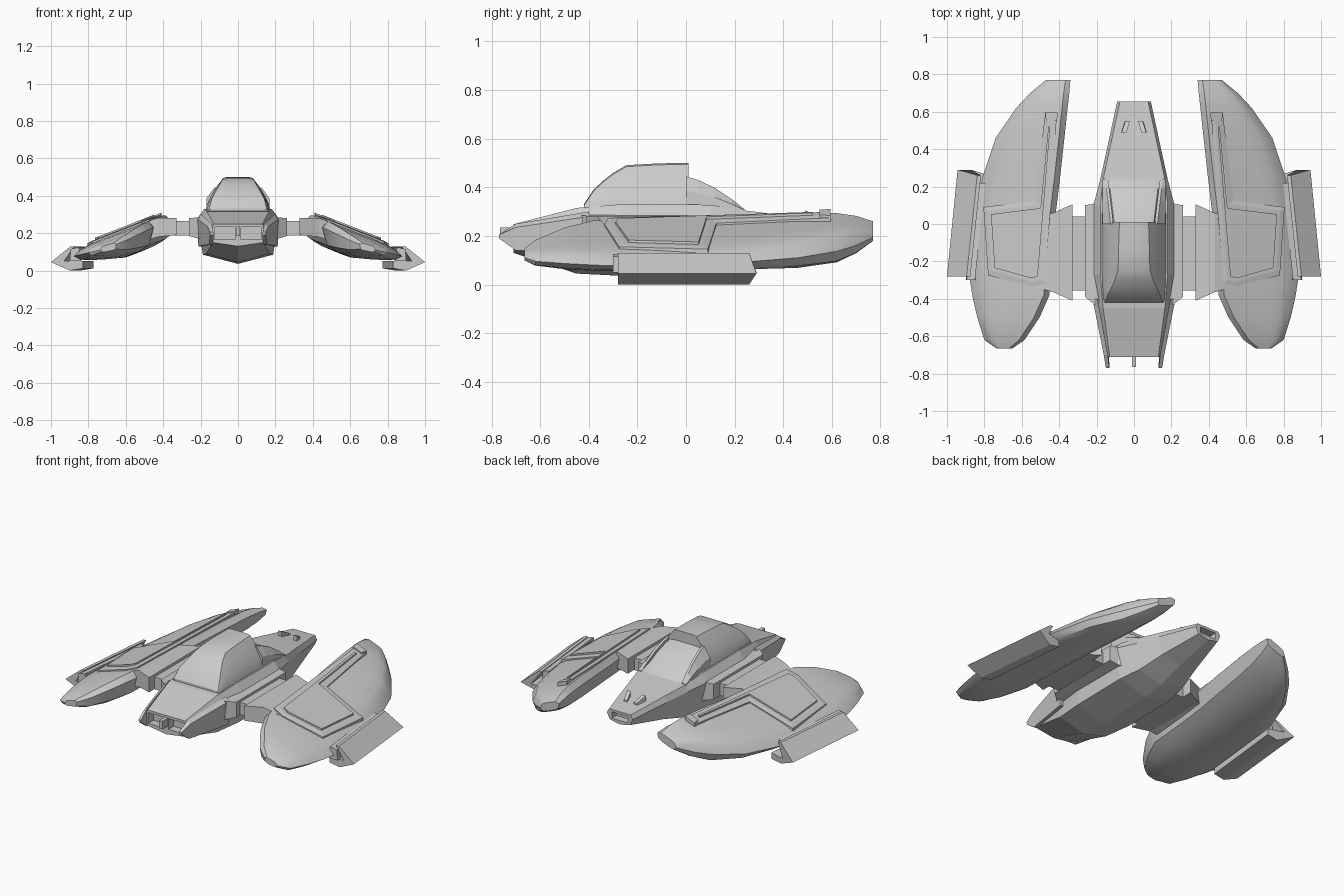
import bpy, bmesh, math
from mathutils import Vector

if "Cube" in bpy.data.objects:
    bpy.data.objects.remove(bpy.data.objects["Cube"])

grey = bpy.data.materials.new("hull_grey")
grey.diffuse_color = (0.6, 0.6, 0.6, 1)
grey.use_nodes = True
grey.node_tree.nodes["Principled BSDF"].inputs["Base Color"].default_value = grey.diffuse_color


def loft(name, rings, mirror=False, smooth=None):
    """Skin closed rings of points, cap both ends."""
    bm = bmesh.new()
    rows = [[bm.verts.new(p) for p in r] for r in rings]
    n = len(rows[0])
    for a, b in zip(rows, rows[1:]):
        for i in range(n):
            j = (i + 1) % n
            bm.faces.new((a[i], a[j], b[j], b[i]))
    bm.faces.new(rows[0])
    bm.faces.new(rows[-1])
    bmesh.ops.recalc_face_normals(bm, faces=bm.faces)
    me = bpy.data.meshes.new(name)
    bm.to_mesh(me)
    bm.free()
    ob = bpy.data.objects.new(name, me)
    bpy.context.collection.objects.link(ob)
    me.materials.append(grey)
    if mirror:
        m = ob.modifiers.new("mirror", 'MIRROR')
        m.use_axis[0] = True
    if smooth:
        bpy.ops.object.select_all(action='DESELECT')
        ob.select_set(True)
        bpy.context.view_layer.objects.active = ob
        bpy.ops.object.shade_smooth_by_angle(angle=math.radians(smooth))
    return ob


def rect_x(x, y0, y1, z0, z1):
    return [(x, y0, z0), (x, y1, z0), (x, y1, z1), (x, y0, z1)]


def box(name, x0, x1, y0, y1, z0, z1, mirror=False):
    return loft(name, [rect_x(x0, y0, y1, z0, z1), rect_x(x1, y0, y1, z0, z1)], mirror)


def cut(target, cutter):
    cutter.hide_render = True
    cutter.hide_set(True)
    m = target.modifiers.new("cut", 'BOOLEAN')
    m.operation = 'DIFFERENCE'
    m.solver = 'EXACT'
    m.object = cutter


def symmetric(half, y):
    """Half outline (x, z) to full ring, skipping doubled centre points."""
    return [(x, y, z) for x, z in half] + [(-x, y, z) for x, z in reversed(half) if x > 0]


# Fuselage: y, top width/z, side width/z, lower width/z, keel z
stations = [(-.71, .13, .248, .148, .22, .135, .15, .13),
            (-.45, .165, .315, .197, .26, .17, .09, .045),
            (-.27, .18, .33, .217, .28, .188, .085, .036),
            (.1, .18, .328, .217, .28, .188, .09, .04),
            (.24, .165, .305, .18, .265, .16, .10, .06),
            (.4, .13, .285, .145, .25, .125, .14, .11),
            (.655, .075, .25, .09, .225, .07, .185, .17)]
hull = loft("fuselage", [symmetric([(wt, zt), (ws, zs), (wb, zb), (0, k)], y)
                         for y, wt, zt, ws, zs, wb, zb, k in stations])

# Nose window recesses and tail recess
cut(hull, box("window_cutter", .015, .125, -.8, -.66, .165, .232, True))
cut(hull, box("tail_cutter", -.055, .055, .61, .7, .195, .235))
box("nose_divider", -.012, .012, -.765, -.66, .185, .235)

# Cheek plates running forward past the nose
loft("cheek_plate", [
    [(.19, -.40, .13), (.212, -.40, .13), (.222, -.40, .28), (.195, -.40, .30)],
    [(.135, -.70, .14), (.155, -.70, .14), (.162, -.70, .235), (.14, -.70, .25)],
    [(.13, -.77, .19), (.148, -.77, .19), (.15, -.77, .205), (.132, -.77, .205)]], True)


# Canopy hood and lower rear deck
def arch(y, wb, wt, h):
    half = [(wb, .28)]
    for t in (.2, .4, .6, .8, 1):
        x = wb + (wt - wb) * t + .07 * (h - .31) * math.sin(math.pi * t)
        half.append((x, .31 + (h - .31) * t))
    half.append((wt * .75, h + .006))
    return symmetric(half, y)


loft("canopy", [arch(*a) for a in [(-.42, .16, .155, .325), (-.38, .168, .14, .385),
                                   (-.34, .172, .12, .422), (-.3, .176, .102, .453),
                                   (-.245, .18, .085, .485), (-.12, .18, .082, .492),
                                   (.01, .18, .078, .495)]], smooth=25)
deck = [(.0, .445), (.05, .43), (.12, .397), (.19, .35), (.24, .31)]
loft("canopy_rear", [arch(y, .155, .105 + .12 * y, z - .012) for y, z in deck], smooth=25)
loft("canopy_rail", [[(.14 + .08 * y, y, .27), (.172, y, .27), (.168, y, .3 + (z - .3) * .6),
                      (.125 + .12 * y, y, z), (.11 + .12 * y, y, z)]
                     for y, z in deck], True)

# Small vents on the tail
loft("tail_vent", [[(.025, .55, .25), (.05, .55, .25), (.045, .55, .275), (.022, .55, .275)],
                   [(.042, .49, .25), (.068, .49, .25), (.065, .49, .305), (.04, .49, .305)]], True)

# Pylons joining hull and wings
loft("pylon_root", [rect_x(.17, -.42, .14, .16, .285), rect_x(.21, -.43, .11, .17, .285),
                    rect_x(.262, -.39, .10, .185, .28)], True)
box("pylon_link", .24, .35, -.355, .04, .188, .265, True)
loft("pylon_outer", [rect_x(.33, -.41, .105, .19, .282), rect_x(.43, -.365, .06, .18, .282),
                     rect_x(.52, -.34, .05, .15, .25)], True)


# Wings: canted lens-shaped shells
def top_z(x):
    return .272 - .39 * (x - .46)


def bottom_z(x):
    return .07 + (.6 - x) * .38 if x < .6 else .07 - (x - .6) * .09


TOP = [(.0, 1), (.2, 1), (.4, 1), (.6, 1), (.78, .97), (.9, .75), (1, 0)]
BOTTOM = [(.92, .7), (.8, .93), (.6, 1), (.4, 1), (.2, .95), (.06, .75)]


def wing_ring(y, xi, xo, s):
    ring = [(xi, y, (top_z(xi) + bottom_z(xi)) / 2 + .03 * s)]
    for table, surf in ((TOP, top_z), (BOTTOM, bottom_z)):
        for f, k in table:
            x0 = xi + min(.03, (xo - xi) * .2) if table is TOP else xi
            x = x0 + (xo - x0) * f
            mid = (top_z(x) + bottom_z(x)) / 2
            ring.append((x, y, mid + (surf(x) - mid) * k * s))
    return ring


loft("wing", [wing_ring(*a) for a in [
    (-.665, .65, .735, .3), (-.62, .585, .80, .6), (-.5, .505, .838, .88), (-.38, .452, .865, 1),
    (-.28, .445, .88, 1), (-.1, .432, .87, 1), (.06, .418, .853, 1), (.25, .395, .81, 1),
    (.46, .372, .74, 1), (.62, .355, .63, .9), (.7, .346, .555, .7), (.77, .34, .47, .35)]],
    True, 30)

# Raised wing panel with chamfered edge, inner plate and end block
outer = [(.412, .59), (.475, .59), (.53, .125), (.805, .09), (.78, -.275), (.54, -.335), (.475, -.32)]
inner = [(.435, .555), (.455, .555), (.508, .105), (.782, .07), (.76, -.25), (.545, -.31), (.5, -.30)]


def sheet(pts, dz):
    return [(x, y, top_z(x) + dz) for x, y in pts]


loft("wing_panel_frame", [sheet(outer, -.03), sheet(outer, .008), sheet(inner, .012)], True)
centre = Vector((.6, -.08))
plate = [(.448, .52), (.458, .52), (.50, .085), (.765, .052), (.745, -.235), (.55, -.29), (.515, -.28)]
loft("wing_panel_plate", [sheet(plate, 0), sheet(plate, .022)], True)
loft("wing_panel_end", [sheet([(.408, .595), (.475, .595), (.47, .55), (.412, .55)], d)
                        for d in (-.03, .018)], True)

# Outboard wedge fins, open on the inner side
profile = [(.83, .012), (.90, .0), (1.0, .045), (.895, .13), (.875, .13), (.93, .05), (.83, .05)]


def fin_ring(y, end):
    """Wedge ring, shifted inward to the rear; end pushes the outer edge along y."""
    shift = -.105 * (y + .28)
    return [(x + shift, y + (end if abs(z - .045) < .01 and x > .9 else 0), z) for x, z in profile]


loft("outboard_fin", [fin_ring(-.28, 0), fin_ring(.26, .03)], True)
loft("fin_mount", [[(.84, y, .05), (.90 - s, y, .05), (.895 - s, y, .115), (.85 - s, y, .125)]
                   for y, s in ((-.3, 0), (.22, .055))], True)
